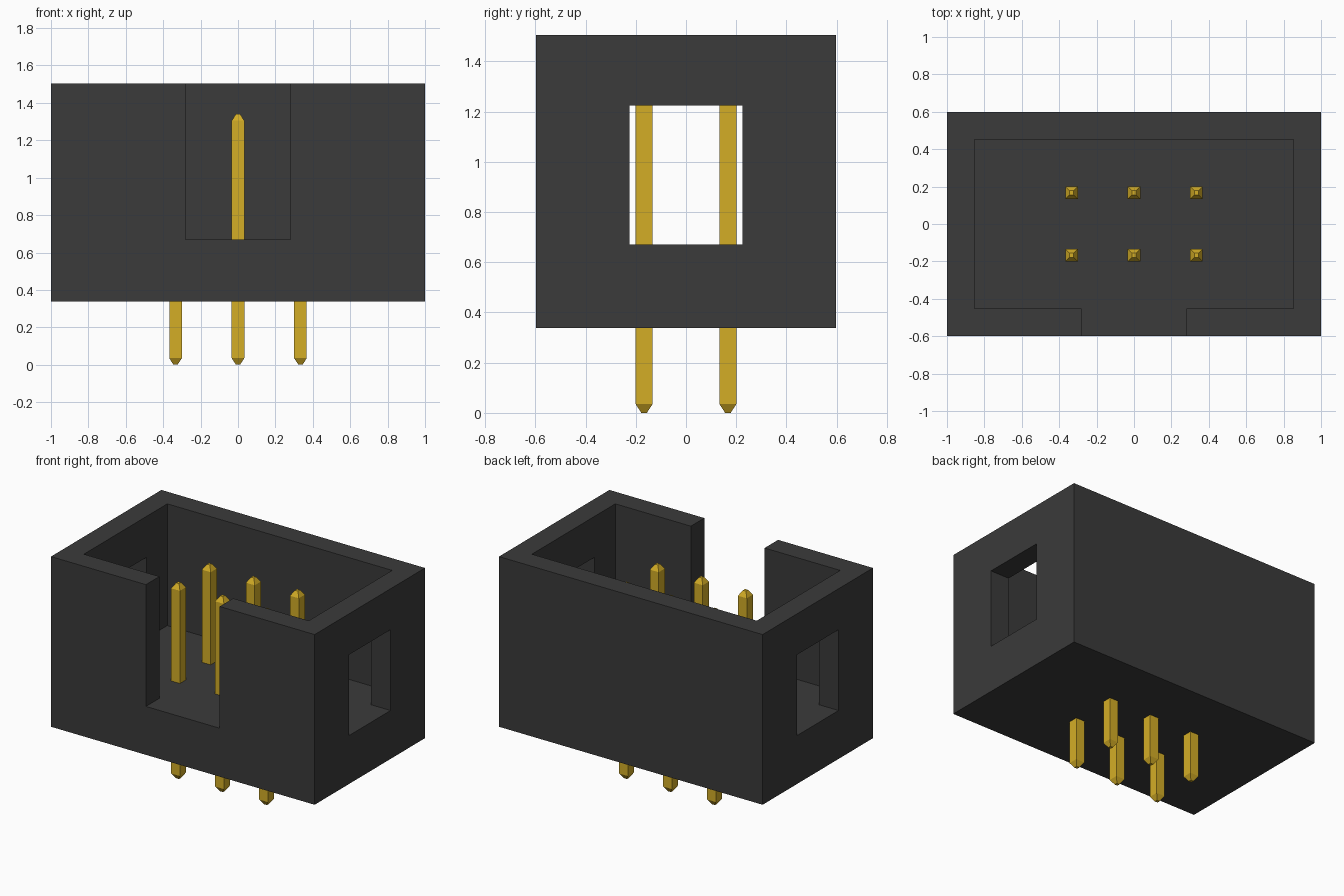
import bpy
import bmesh
from mathutils import Matrix, Vector

cube = bpy.data.objects.get("Cube")
if cube:
    bpy.data.objects.remove(cube, do_unlink=True)


def material(name, rgb):
    mat = bpy.data.materials.new(name)
    mat.use_nodes = True
    mat.diffuse_color = (*rgb, 1)
    mat.node_tree.nodes["Principled BSDF"].inputs["Base Color"].default_value = (*rgb, 1)
    return mat


def add_object(name, bm, mat=None):
    bmesh.ops.recalc_face_normals(bm, faces=bm.faces)
    mesh = bpy.data.meshes.new(name)
    bm.to_mesh(mesh)
    bm.free()
    if mat:
        mesh.materials.append(mat)
    obj = bpy.data.objects.new(name, mesh)
    bpy.context.collection.objects.link(obj)
    return obj


def box(name, lo, hi, mat=None):
    lo, hi = Vector(lo), Vector(hi)
    bm = bmesh.new()
    bmesh.ops.create_cube(bm, size=1, matrix=Matrix.Translation((lo + hi) / 2)
                          @ Matrix.Diagonal((*(hi - lo), 1)))
    return add_object(name, bm, mat)


def cut(target, cutter):
    cutter.hide_render = True
    mod = target.modifiers.new("cut", "BOOLEAN")
    mod.operation = "DIFFERENCE"
    mod.solver = "EXACT"
    mod.object = cutter
    bpy.context.view_layer.objects.active = target
    bpy.ops.object.modifier_apply(modifier=mod.name)
    bpy.data.objects.remove(cutter, do_unlink=True)


def pin(name, x, y, mat):
    # Square pin: rings of (half width, height), tapered at both ends
    rings = [(0.011, 0), (0.0335, 0.035), (0.0335, 1.305), (0.011, 1.34)]
    corners = [(-1, -1), (1, -1), (1, 1), (-1, 1)]
    bm = bmesh.new()
    loops = [[bm.verts.new((x + cx * w, y + cy * w, z)) for cx, cy in corners]
             for w, z in rings]
    bm.faces.new(loops[0])
    bm.faces.new(loops[-1])
    for a, b in zip(loops, loops[1:]):
        for i in range(4):
            j = (i + 1) % 4
            bm.faces.new((a[i], a[j], b[j], b[i]))
    return add_object(name, bm, mat)


plastic = material("dark grey plastic", (0.043, 0.043, 0.043))
gold = material("gold metal", (0.656, 0.420, 0.0196))

FLOOR, BOTTOM, TOP = 0.67, 0.338, 1.505

# Open-topped housing with a front key slot and a window in each end wall
housing = box("housing", (-1, -0.598, BOTTOM), (1, 0.598, TOP), plastic)
cut(housing, box("cavity_cutter", (-0.853, -0.452, FLOOR), (0.853, 0.452, 1.7)))
cut(housing, box("key_slot_cutter", (-0.28, -0.8, FLOOR), (0.28, -0.3, 1.7)))
cut(housing, box("window_cutter", (-1.2, -0.225, FLOOR), (1.2, 0.225, 1.224)))

# Two rows of three pins
PITCH = 0.334
for row, y in (("front", -PITCH / 2), ("back", PITCH / 2)):
    for side, x in (("right", -PITCH), ("middle", 0), ("left", PITCH)):
        pin(f"pin_{row}_{side}", x, y, gold)
